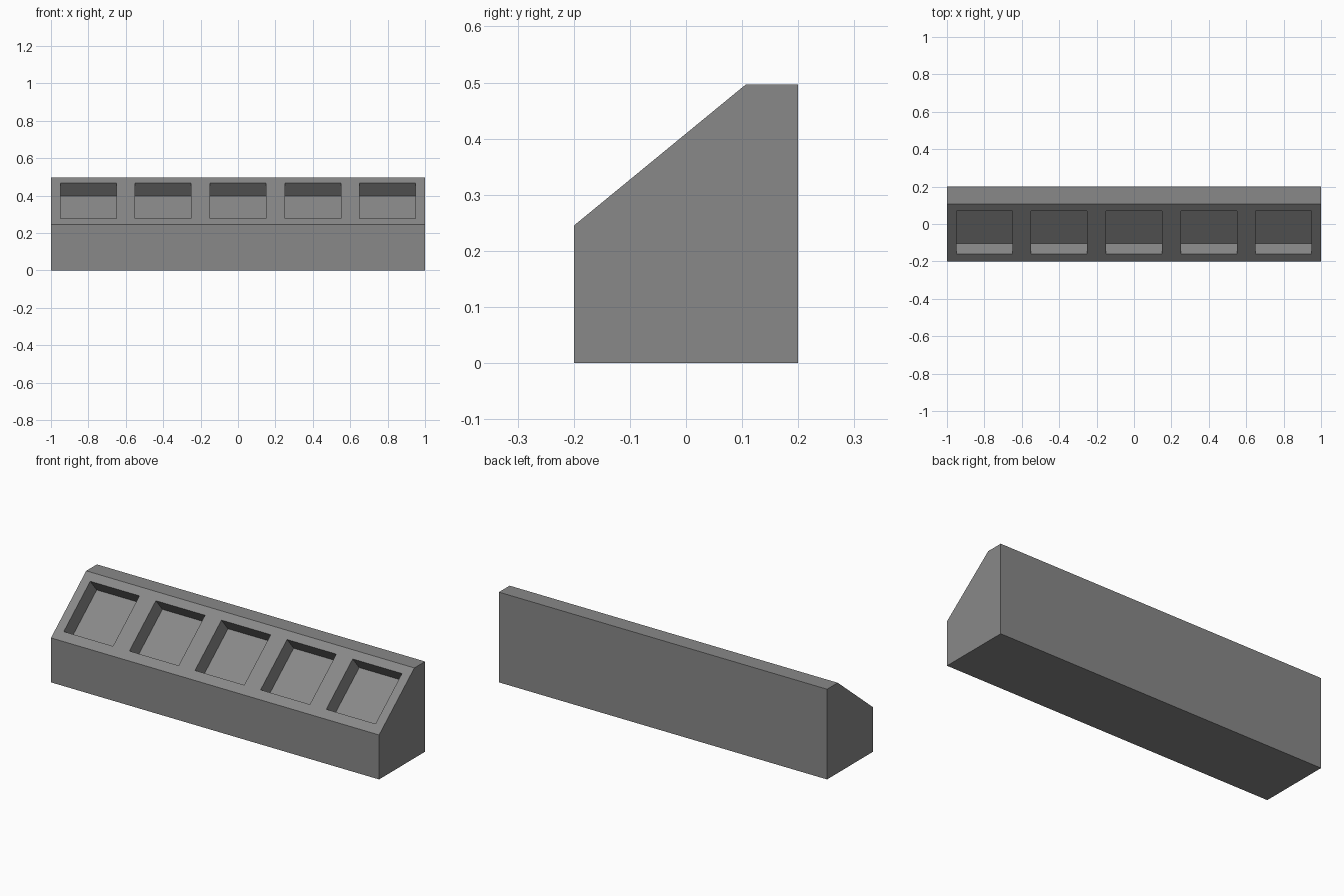
import bpy
import bmesh
import math
from mathutils import Matrix, Vector

cube = bpy.data.objects.get("Cube")
if cube:
    bpy.data.objects.remove(cube, do_unlink=True)

# Single grey finish
grey = bpy.data.materials.new("grey")
grey.use_nodes = True
colour = (0.25, 0.25, 0.25, 1)
grey.diffuse_color = colour
grey.node_tree.nodes["Principled BSDF"].inputs["Base Color"].default_value = colour


def make_object(name, bm):
    bmesh.ops.recalc_face_normals(bm, faces=bm.faces)
    mesh = bpy.data.meshes.new(name)
    bm.to_mesh(mesh)
    bm.free()
    mesh.materials.append(grey)
    obj = bpy.data.objects.new(name, mesh)
    bpy.context.collection.objects.link(obj)
    return obj


# Sloped-front body: side profile (y, z) extruded along x
slope_low, slope_high = (-0.2, 0.245), (0.107, 0.497)
profile = [(-0.2, 0), (0.2, 0), (0.2, 0.497), slope_high, slope_low]
bm = bmesh.new()
side = bm.faces.new([bm.verts.new((-1, y, z)) for y, z in profile])
extruded = bmesh.ops.extrude_face_region(bm, geom=[side])["geom"]
bmesh.ops.translate(bm, vec=(2, 0, 0),
                    verts=[v for v in extruded if isinstance(v, bmesh.types.BMVert)])
body = make_object("sloped_body", bm)

# Five rectangular pockets, sunk square to the slope
angle = math.atan2(slope_high[1] - slope_low[1], slope_high[0] - slope_low[0])
pocket_depth, pocket_width, pocket_length = 0.09, 0.3, 0.298
bm = bmesh.new()
for i in range(-2, 3):
    placement = (Matrix.Translation(Vector((i * 0.4, -0.045, 0.3725)))
                 @ Matrix.Rotation(angle, 4, "X")
                 @ Matrix.Diagonal((pocket_width, pocket_length, pocket_depth * 2, 1)))
    bmesh.ops.create_cube(bm, size=1, matrix=placement)
cutter = make_object("pocket_cutter", bm)
cutter.hide_render = True

cut = body.modifiers.new("pockets", "BOOLEAN")
cut.operation = "DIFFERENCE"
cut.solver = "EXACT"
cut.object = cutter
bpy.context.view_layer.objects.active = body
bpy.ops.object.modifier_apply(modifier=cut.name)
bpy.data.objects.remove(cutter, do_unlink=True)
